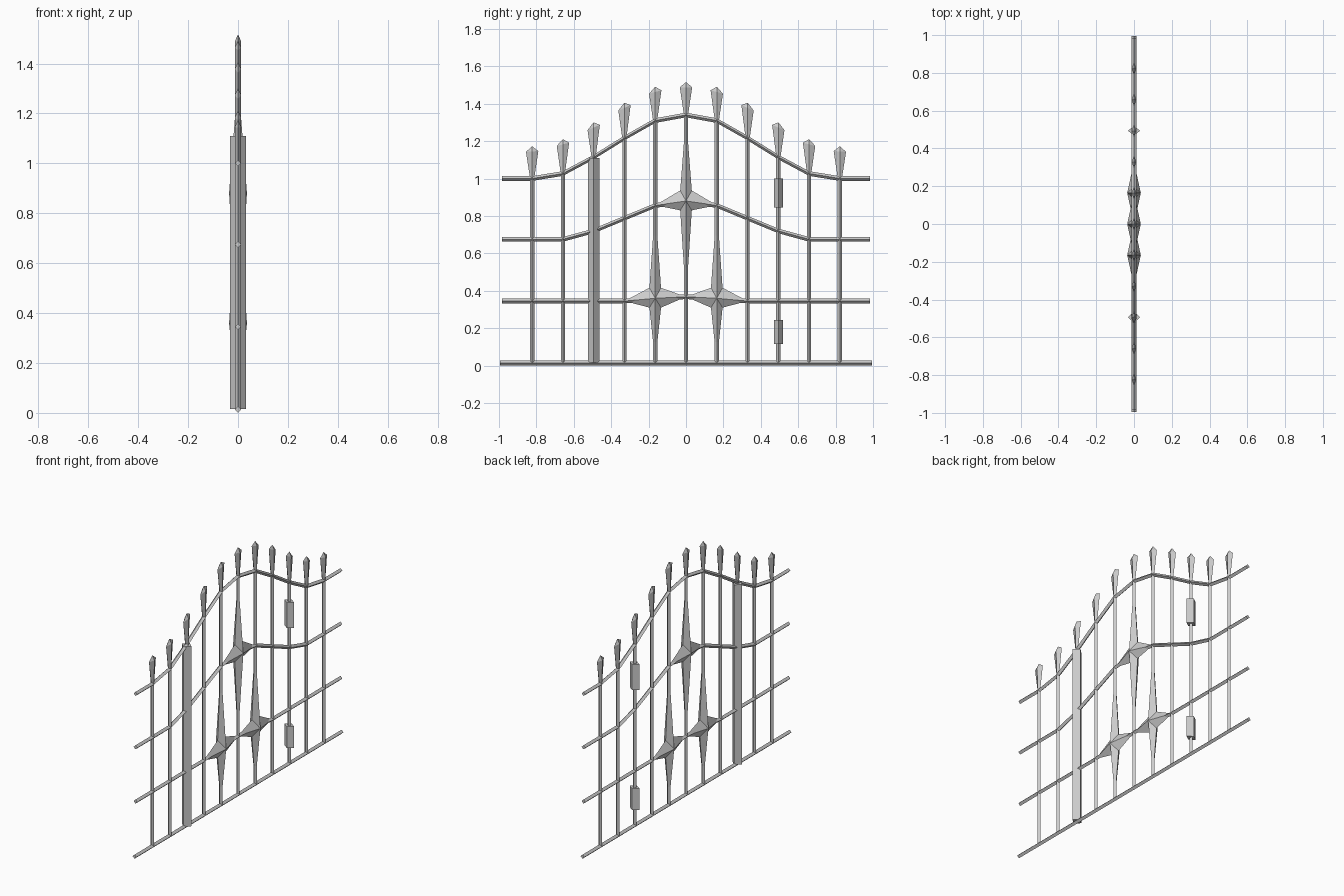
import bpy, bmesh
from mathutils import Vector

if "Cube" in bpy.data.objects:
    bpy.data.objects.remove(bpy.data.objects["Cube"])


def make(name, verts, faces):
    me = bpy.data.meshes.new(name)
    me.from_pydata(verts, [], faces)
    bm = bmesh.new()
    bm.from_mesh(me)
    bmesh.ops.recalc_face_normals(bm, faces=bm.faces)
    bm.to_mesh(me)
    bm.free()
    ob = bpy.data.objects.new(name, me)
    bpy.context.collection.objects.link(ob)
    return ob


def loft(name, rings):
    """Skin a list of four-point rings and cap both ends."""
    verts = [Vector(p) for r in rings for p in r]
    faces = [(0, 1, 2, 3), tuple(range(len(verts) - 4, len(verts)))]
    for k in range(len(rings) - 1):
        for i in range(4):
            a, b = 4 * k + i, 4 * k + (i + 1) % 4
            faces.append((a, b, b + 4, a + 4))
    return make(name, verts, faces)


def flat_ring(y, z, rx, ry, shear=0.0):
    return [(rx, y, z), (0, y + ry, z + shear * ry),
            (-rx, y, z), (0, y - ry, z - shear * ry)]


def upright(name, y, z0, z1, rx, ry):
    return loft(name, [flat_ring(y, z0, rx, ry), flat_ring(y, z1, rx, ry)])


def rail(name, half, r=0.0125):
    """Diamond-section rail through (y, z) points, mirrored about y = 0."""
    pts = [(-y, z) for y, z in reversed(half) if y > 0] + half
    return loft(name, [[(r, y, z), (0, y, z + r), (-r, y, z), (0, y, z - r)]
                       for y, z in pts])


def star(name, y, z, top, bottom, left, right):
    """Four-pointed faceted star with a ridge apex on both sides."""
    rim = [(0, y, top), (0, y + .031, z + .056), (0, *right), (0, y + .031, z - .05),
           (0, y, bottom), (0, y - .031, z - .05), (0, *left), (0, y - .031, z + .056)]
    verts = rim + [(.036, y, z), (-.036, y, z)]
    faces = [(i, (i + 1) % 8, a) for i in range(8) for a in (8, 9)]
    return make(name, verts, faces)


S = 0.1645  # bar spacing
top_z = [1.34, 1.31, 1.217, 1.115, 1.027, 1.0]
tip_z = [1.515, 1.49, 1.405, 1.30, 1.21, 1.172]
slopes = [0, .37, .59, .57, .35, .08]

# Horizontal rails
rail("bottom_rail", [(0, .0135), (.995, .0135)])
rail("lower_rail", [(0, .368), (S, .36), (2 * S, .345), (.985, .345)])
rail("middle_rail", [(0, .878), (S, .856), (3 * S, .72), (4 * S, .675), (.985, .675)])
rail("top_rail", [(i * S, z) for i, z in enumerate(top_z)] + [(.985, 1.0)])

# Upright bars with spear finials
for i in range(-5, 6):
    k, y = abs(i), i * S
    upright("upright_bar", y, .0135, top_z[k], .0115, .0115)
    sh = -.75 * slopes[k] * (1 if i > 0 else -1)
    h = tip_z[k]
    loft("spear_finial", [flat_ring(y, top_z[k], .011, .011, sh),
                          flat_ring(y, h - .027, .013, .033, sh),
                          flat_ring(y, h, .001, .001)])

# Latch post on one side, hinge sleeves on the other
upright("latch_post", -3 * S, .016, 1.11, .032, .031)
for z0, z1 in ((.115, .245), (.845, 1.0)):
    upright("hinge_sleeve", 3 * S, z0, z1, .033, .024)

# Star ornaments
star("upper_star", 0, .88, 1.34, .355, (-S, .857), (S, .857))
star("left_star", -S, .36, .856, .016, (-2 * S, .345), (0, .368))
star("right_star", S, .36, .856, .016, (0, .368), (2 * S, .345))
